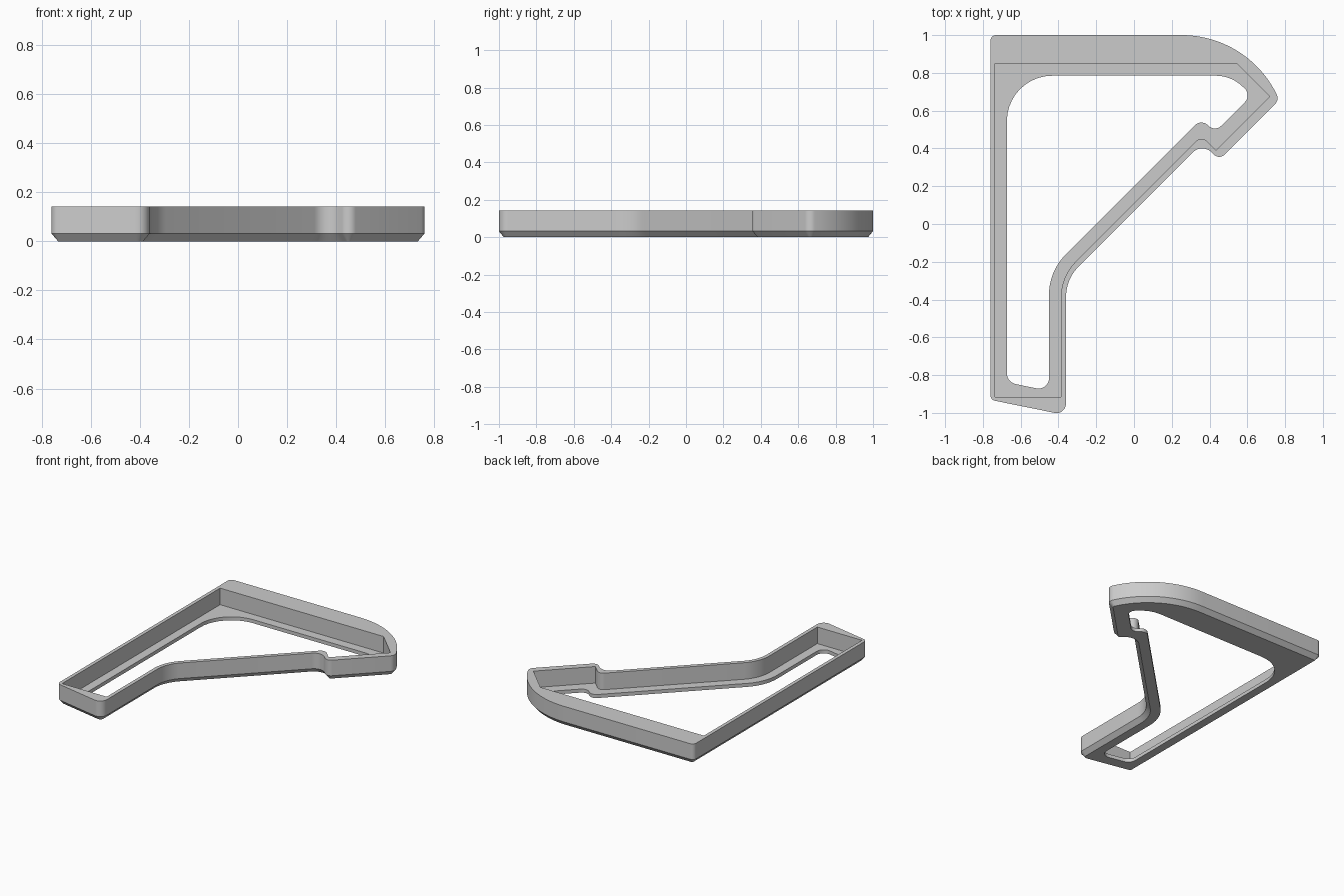
import bpy
import bmesh
import math
from mathutils import Vector

cube = bpy.data.objects.get("Cube")
if cube:
    bpy.data.objects.remove(cube, do_unlink=True)

HEIGHT, FLOOR, CHAMFER, INSET = 0.142, 0.025, 0.032, 0.027


def rounded(corners):
    """Outline from (x, y, radius) corners, each one filleted."""
    points = []
    for i, (x, y, r) in enumerate(corners):
        p = Vector((x, y, 0))
        if r == 0:
            points.append(p)
            continue
        u = (Vector((*corners[i - 1][:2], 0)) - p).normalized()
        v = (Vector((*corners[(i + 1) % len(corners)][:2], 0)) - p).normalized()
        half = u.angle(v) / 2
        reach = r / math.tan(half)
        centre = p + (u + v).normalized() * r / math.sin(half)
        a = (p + u * reach - centre).normalized()
        b = (p + v * reach - centre).normalized()
        steps = 24 if r > 0.4 else 10
        points += [centre + a.slerp(b, k / steps) * r for k in range(steps + 1)]
    return points


def inset(points, d):
    """Move a clockwise outline inward by d."""
    result = []
    for i, p in enumerate(points):
        e = (p - points[i - 1]).normalized()
        f = (points[(i + 1) % len(points)] - p).normalized()
        n, m = Vector((e.y, -e.x, 0)), Vector((f.y, -f.x, 0))
        result.append(p + (n + m) * d / (1 + n.dot(m)))
    return result


# Outer wall, pocket and through-hole outlines, clockwise from the back left
outer = rounded([
    (-0.76, 1, 0.03), (0.595, 1, 0.56), (0.77, 0.658, 0.045),
    (0.451, 0.339, 0.04), (0.361, 0.429, 0.07), (-0.36, -0.292, 0.23),
    (-0.36, -1.012, 0.05), (-0.76, -0.931, 0.03)])
pocket = rounded([
    (-0.735, 0.85, 0), (0.543, 0.85, 0), (0.72, 0.675, 0),
    (0.435, 0.39, 0), (0.358, 0.467, 0.04), (-0.386, -0.277, 0.26),
    (-0.386, -0.915, 0), (-0.735, -0.915, 0)])
hole = rounded([
    (-0.673, 0.785, 0.24), (0.51, 0.785, 0.2), (0.625, 0.683, 0.05),
    (0.428, 0.486, 0.048), (0.357, 0.557, 0.048), (-0.45, -0.25, 0.3),
    (-0.45, -0.884, 0.055), (-0.673, -0.838, 0.06)])

bm = bmesh.new()


def ring(points, z):
    verts = [bm.verts.new((p.x, p.y, z)) for p in points]
    return verts, [bm.edges.new((v, verts[i - 1])) for i, v in enumerate(verts)]


def wall(a, b):
    for i in range(len(a[0])):
        bm.faces.new((a[0][i - 1], a[0][i], b[0][i], b[0][i - 1]))


def flat(a, b):
    bmesh.ops.triangle_fill(bm, edges=a[1] + b[1], use_beauty=True)


base = ring(inset(outer, INSET), 0)
shoulder = ring(outer, CHAMFER)
rim = ring(outer, HEIGHT)
pocket_top = ring(pocket, HEIGHT)
pocket_floor = ring(pocket, FLOOR)
hole_top = ring(hole, FLOOR)
hole_base = ring(hole, 0)

# Chamfer, outside wall, pocket wall and hole wall
for a, b in ((base, shoulder), (shoulder, rim),
             (pocket_top, pocket_floor), (hole_top, hole_base)):
    wall(a, b)
# Rim, ledge and underside
for a, b in ((rim, pocket_top), (pocket_floor, hole_top), (hole_base, base)):
    flat(a, b)
bmesh.ops.recalc_face_normals(bm, faces=bm.faces[:])

mesh = bpy.data.meshes.new("frame_tray")
bm.to_mesh(mesh)
bm.free()
tray = bpy.data.objects.new("frame_tray", mesh)
bpy.context.collection.objects.link(tray)

# Plain grey
grey = bpy.data.materials.new("plain_grey")
grey.use_nodes = True
colour = (0.6, 0.6, 0.6, 1)
grey.diffuse_color = colour
grey.node_tree.nodes["Principled BSDF"].inputs["Base Color"].default_value = colour
mesh.materials.append(grey)

bpy.ops.object.select_all(action="DESELECT")
tray.select_set(True)
bpy.context.view_layer.objects.active = tray
bpy.ops.object.shade_smooth_by_angle(angle=math.radians(30))
